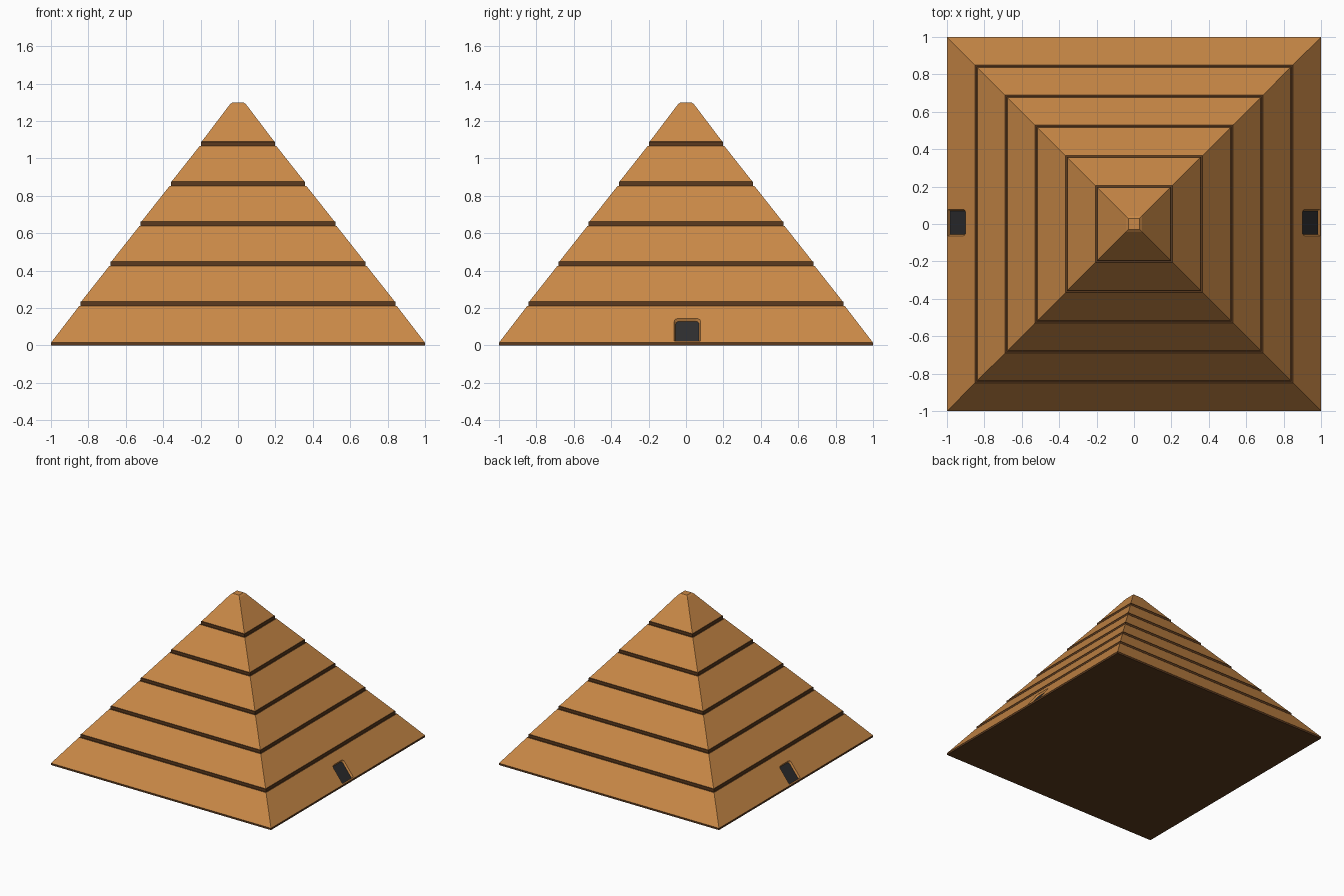
import bpy, bmesh, math
from mathutils import Vector

if "Cube" in bpy.data.objects:
    bpy.data.objects.remove(bpy.data.objects["Cube"])


def material(name, rgb):
    m = bpy.data.materials.new(name)
    m.diffuse_color = (*rgb, 1)
    m.use_nodes = True
    m.node_tree.nodes["Principled BSDF"].inputs["Base Color"].default_value = m.diffuse_color
    return m


MATS = [material("sandstone", (0.59, 0.25, 0.063)),
        material("dark brown", (0.105, 0.042, 0.013)),
        material("charcoal", (0.026, 0.026, 0.028))]


def make_object(name, bm):
    bmesh.ops.recalc_face_normals(bm, faces=bm.faces[:])
    me = bpy.data.meshes.new(name)
    bm.to_mesh(me)
    bm.free()
    for m in MATS:
        me.materials.append(m)
    ob = bpy.data.objects.new(name, me)
    bpy.context.collection.objects.link(ob)
    return ob


def loft(bm, rings, side_mats, start_mat, end_mat):
    loops = [[bm.verts.new(p) for p in r] for r in rings]
    n = len(loops[0])
    for a, b, mat in zip(loops, loops[1:], side_mats):
        for i in range(n):
            j = (i + 1) % n
            bm.faces.new((a[i], a[j], b[j], b[i])).material_index = mat
    bm.faces.new(loops[0][::-1]).material_index = start_mat
    bm.faces.new(loops[-1]).material_index = end_mat


# Pyramid profile: (half width, height), sloped tiers split by dark steps
profile, mats = [(1.0, 0.0), (1.0, 0.015)], [1]
for k in range(5):
    z = 0.21 + 0.2138 * k
    w = 0.85 - 0.161 * k
    profile += [(w, z), (w - 0.008, z + 0.001), (w - 0.008, z + 0.024), (w - 0.012, z + 0.025)]
    mats += [0, 1, 1, 1]
profile += [(0.044, 1.288), (0.03, 1.3)]
mats += [0, 0]
bm = bmesh.new()
rings = [[(-w, -w, z), (w, -w, z), (w, w, z), (-w, w, z)] for w, z in profile]
loft(bm, rings, mats, 1, 0)
pyramid = make_object("stepped_pyramid", bm)

# Doorways: shallow flared recesses in the lowest slope, left and right
up = Vector((-0.15, 0, 0.195)).normalized()
out = Vector((0.195, 0, 0.15)).normalized()
origin = Vector((1, 0, 0.015))


def door_ring(depth, grow, side):
    y0, y1, s0, s1, r = -0.055 - grow, 0.07 + grow, 0.01, 0.155 + grow, 0.02
    pts = [(y0, s0), (y1, s0)]
    for cy, start in ((y1 - r, 0), (y0 + r, 90)):
        for a in (0, 30, 60, 90):
            t = math.radians(start + a)
            pts.append((cy + r * math.cos(t), s1 - r + r * math.sin(t)))
    ring = []
    for y, s in pts:
        p = origin + up * s + out * depth
        ring.append((p.x * side, y, p.z))
    return ring


for side, label in ((1, "right"), (-1, "left")):
    bm = bmesh.new()
    loft(bm, [door_ring(-0.014, 0, side), door_ring(0.014, 0.016, side)], [0], 2, 0)
    cutter = make_object(label + "_doorway_cutter", bm)
    cutter.hide_render = True
    cutter.hide_viewport = False
    cutter.display_type = 'WIRE'
    mod = pyramid.modifiers.new(label + "_doorway", 'BOOLEAN')
    mod.operation = 'DIFFERENCE'
    mod.solver = 'EXACT'
    mod.object = cutter
